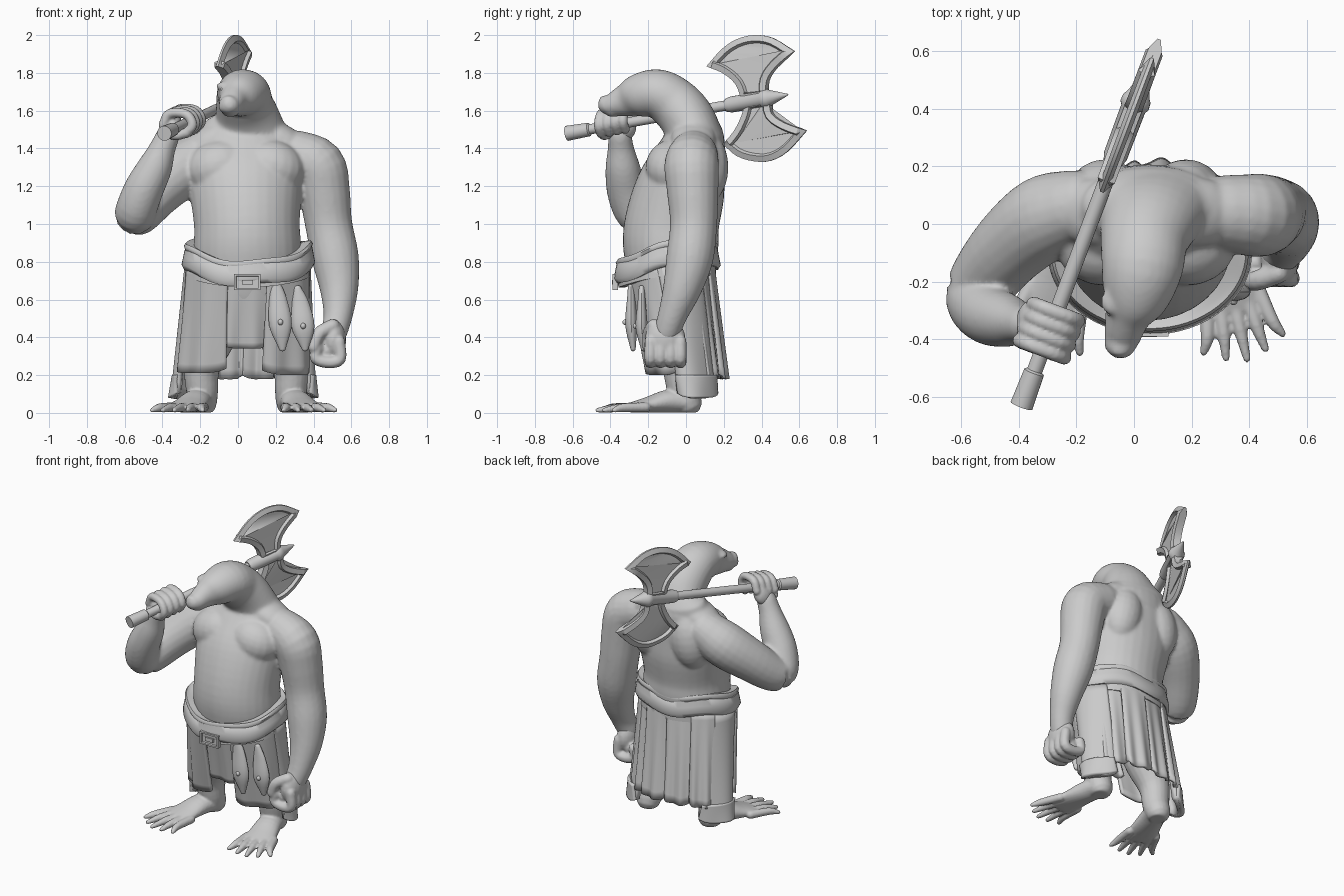
import bpy, bmesh, math
from mathutils import Vector as V, Matrix

if "Cube" in bpy.data.objects:
    bpy.data.objects.remove(bpy.data.objects["Cube"])

grey = bpy.data.materials.new("plain_grey")
grey.use_nodes = True
grey.diffuse_color = (0.6, 0.6, 0.6, 1)
grey.node_tree.nodes["Principled BSDF"].inputs["Base Color"].default_value = (0.6, 0.6, 0.6, 1)


def finish(name, bm, voxel=0, smooth=0, thick=0, angle=40):
    bmesh.ops.recalc_face_normals(bm, faces=bm.faces)
    me = bpy.data.meshes.new(name)
    bm.to_mesh(me)
    bm.free()
    me.materials.append(grey)
    ob = bpy.data.objects.new(name, me)
    bpy.context.collection.objects.link(ob)
    if thick:
        ob.modifiers.new("Thickness", "SOLIDIFY").thickness = thick
    if voxel:
        mod = ob.modifiers.new("Blend", "REMESH")
        mod.mode, mod.voxel_size, mod.use_smooth_shade = "VOXEL", voxel, True
    if smooth:
        mod = ob.modifiers.new("Soften", "SMOOTH")
        mod.factor, mod.iterations = 0.5, smooth
    bpy.ops.object.select_all(action="DESELECT")
    ob.select_set(True)
    bpy.context.view_layer.objects.active = ob
    if voxel:
        bpy.ops.object.shade_smooth()
    else:
        bpy.ops.object.shade_smooth_by_angle(angle=math.radians(angle))


def skin_rings(bm, rings, closed=True):
    loops = [[bm.verts.new(p) for p in r] for r in rings]
    n = len(loops[0])
    for a, b in zip(loops, loops[1:]):
        for i in range(n if closed else n - 1):
            j = (i + 1) % n
            bm.faces.new((a[i], a[j], b[j], b[i]))
    return loops


def spline(P, sub):
    """Smooth curve through the points."""
    P = [2 * P[0] - P[1]] + P + [2 * P[-1] - P[-2]]
    path = []
    for a, b, c, d in zip(P, P[1:], P[2:], P[3:]):
        for k in range(sub):
            t = k / sub
            path.append(0.5 * (2 * b + (c - a) * t + (2 * a - 5 * b + 4 * c - d) * t * t
                               + (3 * b - a - 3 * c + d) * t ** 3))
    return path + [P[-2]]


def tube(bm, pts, ref=(1, 0, 0), sub=4, n=20, cap=True):
    """Rounded limb through points (x, y, z, r) or (x, y, z, width, depth)."""
    path = spline([V(tuple(p) + ((p[3],) if len(p) == 4 else ())) for p in pts], sub)
    cos = [V(p[:3]) for p in path]
    rings = []
    last = len(cos) - 1
    for i, p in enumerate(path):
        t = (cos[min(i + 1, last)] - cos[max(i - 1, 0)]).normalized()
        s = (V(ref) - t * V(ref).dot(t)).normalized()
        u = t.cross(s)
        ends = [0]
        if cap and i == 0:
            ends = [-80, -55, -30, 0]
        if cap and i == last:
            ends = [0, 30, 55, 80]
        for e in map(math.radians, ends):
            c = cos[i] + t * min(p[3], p[4]) * math.sin(e)
            rings.append([c + (s * p[3] * math.cos(w) + u * p[4] * math.sin(w)) * math.cos(e)
                          for w in (math.tau * k / n for k in range(n))])
    loops = skin_rings(bm, rings)
    bm.faces.new(loops[0])
    bm.faces.new(loops[-1])


def ball(bm, loc, rad, rot=0):
    m = Matrix.Translation(loc) @ Matrix.Rotation(math.radians(rot), 4, "Y") @ Matrix.Diagonal((*rad, 1))
    bmesh.ops.create_uvsphere(bm, u_segments=20, v_segments=12, radius=1, matrix=m)


# Torso, neck, head and arms blended into one skin
bm = bmesh.new()
tube(bm, [(.05, -.07, .64, .27, .21), (.05, -.08, .85, .285, .25), (.047, -.075, 1, .28, .25),
          (.04, -.025, 1.2, .3, .235), (.035, .02, 1.35, .31, .19), (.04, .05, 1.46, .25, .15)], n=32)
tube(bm, [(.05, .06, 1.42, .26, .15), (.05, .01, 1.55, .182, .145), (.035, -.06, 1.635, .152, .14),
          (.028, -.15, 1.69, .142, .13), (.005, -.25, 1.68, .118, .115), (-.022, -.32, 1.655, .08, .088),
          (-.04, -.39, 1.633, .064, .062), (-.047, -.415, 1.631, .056, .052)], n=28)
for s in (-1, 1):
    ball(bm, (.04 + s * .14, -.07, 1.3), (.175, .145, .145), s * 15)          # chest
    ball(bm, (.04 + s * .14, .1, 1.3), (.13, .125, .2), s * -10)            # shoulder blade
    ball(bm, (-.008 + s * .07, -.27, 1.735), (.04, .045, .02), s * 15)      # brow
    ball(bm, (.045 + s * .17, .04, 1.45), (.17, .12, .085), s * 25)         # trapezius
    ball(bm, (-.047 + s * .025, -.42, 1.618), (.032, .028, .028))           # lip
ball(bm, (-.05, -.435, 1.655), (.036, .026, .026))                          # nose
ball(bm, (-.04, -.385, 1.59), (.045, .045, .024))                           # chin
tube(bm, [(.3, .04, 1.37, .13), (.42, .03, 1.31, .145), (.455, .035, 1.18, .137), (.48, .04, 1, .125),
          (.515, .02, .82, .125), (.535, -.02, .66, .103), (.53, -.07, .52, .078), (.51, -.1, .43, .07)])
tube(bm, [(-.2, .06, 1.36, .13), (-.31, .02, 1.28, .148), (-.43, -.08, 1.17, .135), (-.525, -.2, 1.06, .118),
          (-.54, -.27, 1.07, .11), (-.5, -.315, 1.18, .105), (-.44, -.335, 1.3, .092),
          (-.4, -.345, 1.4, .07), (-.37, -.35, 1.47, .062)], ref=(0, 1, 0))
finish("upper_body", bm, .011, 6)

# Eyes
bm = bmesh.new()
for s in (-1, 1):
    ball(bm, (-.014 + s * .066, -.308, 1.712), (.014, .012, .01))
finish("eyes", bm)

# Legs and feet with long toes
for name, s, ankle, toe in (("left", 1, V((.28, .01, 0)), V((.385, -.44, 0))),
                            ("right", -1, V((-.19, .01, 0)), V((-.32, -.4, 0)))):
    bm = bmesh.new()
    tube(bm, [(.05 + s * .15, -.06, .66, .15), (.05 + s * .18, -.05, .45, .14),
              (ankle.x, -.03, .25, .098), (ankle.x, -.015, .12, .085), (ankle.x, .005, .06, .08)])
    d = (toe - ankle).normalized()
    q = V((-d.y, d.x, 0))
    up = V((0, 0, 1))
    tube(bm, [(*(ankle + up * .05), .075, .05), (*(ankle + d * .1 + up * .062), .08, .062),
              (*(ankle + d * .22 + up * .042), .095, .042), (*(ankle + d * .31 + up * .028), .11, .026)], ref=q)
    for k in range(5):
        o = (k - 2) * .05
        length = .49 - .02 * abs(k - 2) ** 1.5
        tube(bm, [(*(ankle + d * .25 + q * o * .9 + up * .03), .027),
                  (*(ankle + d * .38 + q * o * 1.15 + up * .027), .024),
                  (*(ankle + d * length + q * o * 1.4 + up * .014), .014)], n=10)
    bmesh.ops.bisect_plane(bm, geom=bm.verts[:] + bm.edges[:] + bm.faces[:], plane_co=(0, 0, .002),
                           plane_no=(0, 0, -1), clear_outer=True)
    bmesh.ops.holes_fill(bm, edges=[e for e in bm.edges if e.is_boundary])
    finish(name + "_leg", bm, .008, 3)

# Axe handle direction; blades lie in the upright plane that holds it
butt, tip = V((-.39, -.63, 1.48)), V((.05, .54, 1.685))
h = (tip - butt).normalized()
side = h.cross(V((0, 0, 1))).normalized()


def on_axe(t, r):
    return (*(butt + (tip - butt) * t), r)


bm = bmesh.new()
tube(bm, [on_axe(t, r) for t, r in ((0, .04), (.1, .036), (.105, .027), (.74, .027))], sub=1, cap=False)
tube(bm, [on_axe(t, r) for t, r in ((.72, .034), (.74, .042), (.88, .044), (.89, .052),
                                    (.91, .05), (.92, .042), (1, .004))], sub=1, cap=False)
finish("axe_handle", bm)

# Double axe blades with sunken centres: two curved flanks joined by a curved edge
upper = ([(.3, 1.66), (.27, 1.74), (.2, 1.8), (.11, 1.835)],
         [(.11, 1.835), (.19, 1.925), (.27, 1.978), (.36, 2), (.46, 1.985), (.575, 1.915)],
         [(.575, 1.915), (.48, 1.83), (.435, 1.76), (.43, 1.68)])
lower = ([(.32, 1.64), (.3, 1.57), (.26, 1.49), (.2, 1.42)],
         [(.2, 1.42), (.27, 1.36), (.36, 1.332), (.45, 1.335), (.54, 1.385), (.64, 1.495)],
         [(.64, 1.495), (.53, 1.535), (.46, 1.585), (.45, 1.66)])
for name, parts in (("upper_axe_blade", upper), ("lower_axe_blade", lower)):
    bm = bmesh.new()
    flank, edge, other = [spline([V(p) for p in part], 3) for part in parts]
    outline = [(p, .024) for p in flank[:-1]] + [(p, .006) for p in edge] + [(p, .024) for p in other[1:]]
    a, b = [[bm.verts.new(V((butt.x + (p.x - butt.y) * h.x / h.y, *p)) + side * w * half)
             for p, half in outline] for w in (-1, 1)]
    caps = [bm.faces.new(a), bm.faces.new(b)]
    for i in range(len(a)):
        j = (i + 1) % len(a)
        bm.faces.new((a[i], a[j], b[j], b[i]))
    bmesh.ops.recalc_face_normals(bm, faces=bm.faces)
    bmesh.ops.inset_individual(bm, faces=caps, thickness=.032, depth=.01)
    bmesh.ops.inset_individual(bm, faces=caps, thickness=.01, depth=-.018)
    bmesh.ops.triangulate(bm, faces=caps)
    finish(name, bm, angle=30)

# Right hand gripping the handle
bm = bmesh.new()
grip = V(on_axe(.222, 0)[:3])
up = V((0, 0, 1))
ball(bm, grip - side * .065 - up * .015, (.052, .085, .08), 20)
for k in range(4):
    c = grip + h * (k - 1.5) * .046
    tube(bm, [(*(c + side * u + up * w), .026) for u, w in
              ((-.085, .01), (-.05, .07), (.045, .066), (.08, .01), (.045, -.035))], ref=h, n=12)
tube(bm, [(*(grip - h * .07 + side * u + up * w), .026) for u, w in
          ((-.08, -.03), (-.01, -.045), (.05, -.03))], ref=h, n=12)
finish("right_hand", bm, .008, 2)

# Left hand in a hanging fist
bm = bmesh.new()
ball(bm, (.505, -.11, .39), (.068, .108, .115))
ball(bm, (.47, -.11, .33), (.06, .09, .07))
for k in range(4):
    y = -.188 + .053 * k
    tube(bm, [(x, y, z, .032) for x, z in ((.535, .38), (.54, .285), (.475, .268), (.412, .29), (.42, .35))],
         ref=(0, 1, 0), n=12)
tube(bm, [(.5, -.17, .46, .038), (.43, -.195, .42, .036), (.4, -.2, .35, .032)], ref=(0, 1, 0), n=12)
finish("left_hand", bm, .009, 2)


def around(a, z, off):
    """Point on the skirt's tapered oval; angle 0 is the front."""
    t = (.76 - z) / .56
    return V((.05 - .018 * t + (.335 + .035 * t + off) * math.sin(a),
              -.09 + .09 * t - (.245 - .025 * t + off) * math.cos(a), z))


def panel(name, a0, a1, top, bottom, off=0, pleats=3, thick=.02):
    bm = bmesh.new()
    rings = []
    for j in range(13):
        t = j / 12
        ring = []
        for i in range(25):
            u = i / 24
            a = math.radians(a0 + (a1 - a0) * (.5 + (u - .5) * (.92 + .1 * t)))
            fold = .01 * t * math.sin(pleats * math.tau * u) - .02 * t * abs(2 * u - 1) ** 6
            z = top + (bottom - top) * t + .025 * t * abs(2 * u - 1) ** 4
            ring.append(around(a, z, off + fold))
        rings.append(ring)
    skin_rings(bm, rings, False)
    finish(name, bm, thick=thick)


# Skirt cloths
panel("front_right_cloth", -76, -16, .78, .21, .005, 2)
panel("front_left_cloth", 16, 78, .78, .2, .005, 2)
panel("front_middle_cloth", -22, 26, .72, .34, -.03, 2)
for k in range(4):
    panel("back_cloth_%d" % (k + 1), 120 + k * 30, 152 + k * 30, .8, .18, -.008 + .01 * (k % 2), 2)
for name, s in (("left", 1), ("right", -1)):
    panel(name + "_side_cloth", s * 74, s * 137, .78, .08, 0, 1, .035)
    panel(name + "_side_cuff", s * 73, s * 138, .2, .08, .012, 1, .035)


def band(name, profile, lift, ripple):
    bm = bmesh.new()
    rings = []
    for i in range(65):
        a = math.tau * (i % 64) / 64
        rise = lift * (1 - math.cos(a)) / 2 + lift * .5 * math.sin(a) ** 2
        rings.append([V((.055 + (.32 + r) * math.sin(a), -.1 - (.25 + r) * math.cos(a),
                         z + rise + ripple * math.sin(5 * a + 30 * r))) for r, z in profile])
    skin_rings(bm, rings)
    bmesh.ops.remove_doubles(bm, verts=bm.verts, dist=.0001)
    finish(name, bm, angle=60)


# Waist sash in two overlapping folds, and the belt below
band("sash", [(-.08, .77), (0, .785), (.018, .78), (.026, .74), (.034, .7), (.02, .675), (-.04, .68)], .09, .01)
band("sash_fold", [(-.09, .785), (-.01, .795), (.012, .805), (.022, .79), (.012, .765), (-.03, .76)], .1, .008)
band("belt", [(-.03, .72), (.008, .72), (.008, .665), (-.03, .665)], .06, 0)

# Belt buckle
bm = bmesh.new()
bmesh.ops.create_cube(bm, size=1, matrix=Matrix.Translation((.05, -.375, .692)) @ Matrix.Diagonal((.14, .03, .085, 1)))
face = [min(bm.faces, key=lambda f: f.calc_center_median().y)]
bmesh.ops.inset_individual(bm, faces=face, thickness=.015)
bmesh.ops.inset_individual(bm, faces=face, thickness=.003, depth=-.012)
bmesh.ops.create_cube(bm, size=1, matrix=Matrix.Translation((.05, -.383, .692)) @ Matrix.Diagonal((.06, .016, .025, 1)))
finish("belt_buckle", bm, angle=30)

# Hanging pelts on the left hip
for k, (x, y, z, tall) in enumerate(((.225, -.29, .52, .18), (.345, -.235, .5, .16))):
    bm = bmesh.new()
    tube(bm, [(x - .03, y, z + tall, .02, .015), (x - .015, y, z + tall * .5, .045, .022),
              (x, y, z - tall * .3, .06, .032), (x + .01, y + .01, z - tall, .018, .014)], n=14)
    ball(bm, (x, y - .03, z - .04), (.014, .016, .016))
    finish("hip_pelt_%d" % (k + 1), bm)
